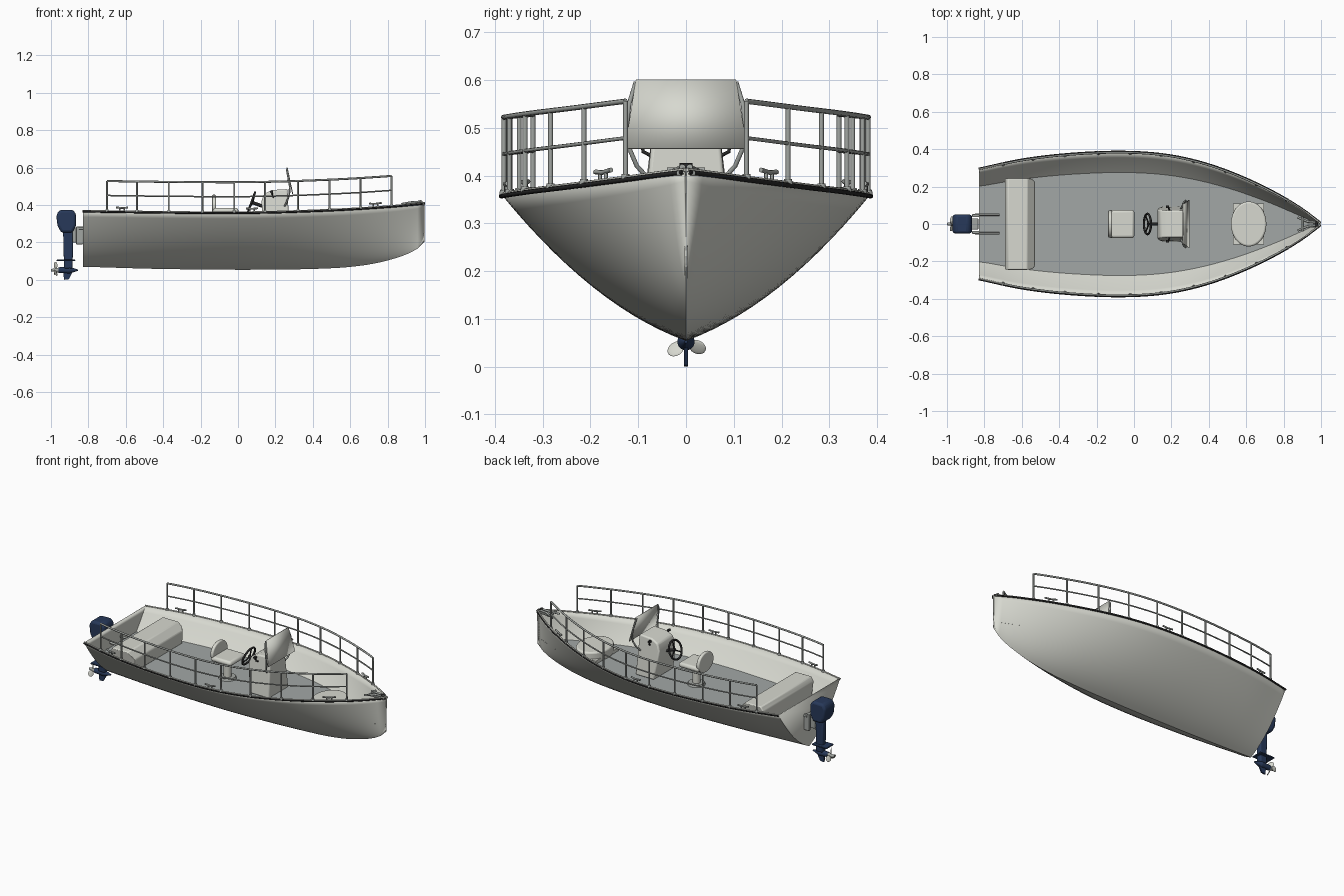
import bpy, bmesh, math
from mathutils import Vector, Matrix

if "Cube" in bpy.data.objects:
    bpy.data.objects.remove(bpy.data.objects["Cube"])


def material(name, r, g, b):
    m = bpy.data.materials.new(name)
    m.use_nodes = True
    m.diffuse_color = (r, g, b, 1)
    m.node_tree.nodes["Principled BSDF"].inputs["Base Color"].default_value = (r, g, b, 1)
    return m


CREAM = material("cream gelcoat", 0.68, 0.69, 0.63)
FLOOR = material("grey floor", 0.36, 0.39, 0.38)
STEEL = material("steel", 0.36, 0.38, 0.36)
BLACK = material("black rubber", 0.02, 0.02, 0.02)
NAVY = material("navy paint", 0.02, 0.04, 0.1)


def add(name, mesh, mat, angle=35):
    mesh.materials.clear()
    mesh.materials.append(mat)
    mesh.shade_smooth()
    mesh.set_sharp_from_angle(angle=math.radians(angle))
    ob = bpy.data.objects.new(name, mesh)
    bpy.context.collection.objects.link(ob)
    return ob


def finish(name, bm, mat, bevel=0):
    bmesh.ops.recalc_face_normals(bm, faces=bm.faces)
    mesh = bpy.data.meshes.new(name)
    bm.to_mesh(mesh)
    bm.free()
    ob = add(name, mesh, mat)
    if bevel:
        mod = ob.modifiers.new("round", "BEVEL")
        mod.width, mod.segments, mod.limit_method = bevel, 3, "ANGLE"
    return ob


def tube(name, pts, r, mat, cyclic=False):
    cu = bpy.data.curves.new(name, "CURVE")
    cu.dimensions, cu.bevel_depth, cu.bevel_resolution = "3D", r, 2
    cu.use_fill_caps = True
    sp = cu.splines.new("POLY")
    sp.points.add(len(pts) - 1)
    for p, co in zip(sp.points, pts):
        p.co = (*co, 1)
    sp.use_cyclic_u = cyclic
    tmp = bpy.data.objects.new(name + "_path", cu)
    mesh = bpy.data.meshes.new_from_object(tmp)
    bpy.data.objects.remove(tmp)
    return add(name, mesh, mat, 50)


def prism(name, profile, half, mat, bevel=0):
    """Side profile in x and z, spread across y; half may depend on z."""
    width = half if callable(half) else (lambda z: half)
    bm = bmesh.new()
    rows = [[bm.verts.new((x, s * width(z), z)) for x, z in profile] for s in (-1, 1)]
    n = len(profile)
    for row in rows:
        bm.faces.new(row)
    for i in range(n):
        j = (i + 1) % n
        bm.faces.new((rows[0][i], rows[0][j], rows[1][j], rows[1][i]))
    return finish(name, bm, mat, bevel)


def box(name, lo, hi, mat, bevel=0):
    bm = bmesh.new()
    bmesh.ops.create_cube(bm, size=1)
    for v in bm.verts:
        v.co = [l + (c + 0.5) * (h - l) for l, h, c in zip(lo, hi, v.co)]
    return finish(name, bm, mat, bevel)


def cone(name, a, b, r1, r2, mat, bevel=0, stretch=1):
    a, b = Vector(a), Vector(b)
    bm = bmesh.new()
    bmesh.ops.create_cone(bm, cap_ends=True, segments=32, radius1=r1, radius2=r2, depth=(b - a).length)
    turn = (b - a).to_track_quat("Z", "Y").to_matrix().to_4x4()
    bm.transform(Matrix.Translation((a + b) / 2) @ turn)
    for v in bm.verts:
        v.co.y *= stretch
    return finish(name, bm, mat, bevel)


def smooth_line(points):
    """Smooth function through a few points."""
    xs, ys = zip(*points)
    last = len(xs) - 1

    def slope(i):
        a, b = max(i - 1, 0), min(i + 1, last)
        return (ys[b] - ys[a]) / (xs[b] - xs[a])

    def f(x):
        i = max(k for k in range(last) if k == 0 or xs[k] <= x)
        d = xs[i + 1] - xs[i]
        t = (x - xs[i]) / d
        low = ys[i] + slope(i) * d * t * (1 - t) ** 2 + (ys[i + 1] - ys[i]) * t * t * (3 - 2 * t)
        return low - slope(i + 1) * d * t * t * (1 - t)
    return f


# Hull lines: half beam, top edge and keel along the length
STERN, BOW, DECK = -0.83, 0.998, 0.245
beam = smooth_line([(-0.83, 0.295), (-0.6, 0.344), (-0.35, 0.374), (-0.08, 0.386), (0.15, 0.373),
                    (0.35, 0.333), (0.55, 0.264), (0.75, 0.17), (0.9, 0.08), (1, 0.004)])
sheer = smooth_line([(-0.83, 0.368), (-0.3, 0.361), (0.1, 0.361), (0.5, 0.374), (0.8, 0.392), (1, 0.41)])
keel = smooth_line([(-0.83, 0.07), (-0.4, 0.058), (0.1, 0.054), (0.5, 0.062), (0.7, 0.082),
                    (0.85, 0.118), (0.95, 0.16), (1, 0.205)])
stations = [STERN + (BOW - STERN) * i / 48 for i in range(49)]


def section(x, t):
    rise = 0.45 * abs(t) + 0.55 * t * t
    return (x, t * beam(x), keel(x) + (sheer(x) - keel(x)) * rise)


bm = bmesh.new()
rings = [[bm.verts.new(section(x, k / 14)) for k in range(-14, 15)] for x in stations]
for r, s in zip(rings, rings[1:]):
    for k in range(28):
        bm.faces.new((r[k], s[k], s[k + 1], r[k + 1]))
bm.faces.new(rings[0])
for f in bm.faces:
    f.normal_update()
hull = finish("hull", bm, CREAM)
if hull.data.polygons[-1].normal.x > 0:
    hull.data.flip_normals()
skin = hull.modifiers.new("skin", "SOLIDIFY")
skin.thickness, skin.offset = 0.005, -1

# Floor follows the hull width at deck level
bm = bmesh.new()
edge = []
for x in stations[:-1]:
    frac = (DECK - keel(x)) / (sheer(x) - keel(x))
    t = (-0.45 + math.sqrt(0.45 ** 2 + 4 * 0.55 * frac)) / (2 * 0.55)
    edge.append([bm.verts.new((x + 0.002, s * t * beam(x) * 0.985, DECK)) for s in (-1, 1)])
for a, b in zip(edge, edge[1:]):
    bm.faces.new((a[0], b[0], b[1], a[1]))
finish("floor", bm, FLOOR)

# Gunwale trim, guard rails and cleats on both sides
post_x = [-0.7, -0.54, -0.37, -0.19, -0.02, 0.145, 0.32, 0.49, 0.655, 0.82]
for s, side in ((1, "left"), (-1, "right")):
    def on_edge(x, up, inset=0.004):
        return (x, s * (beam(x) - inset), sheer(x) + up)

    tube(side + "_rub_rail", [on_edge(x, -0.003, -0.001) for x in stations], 0.005, BLACK)
    tube(side + "_gunwale_cap", [on_edge(x, 0.002, 0.003) for x in stations], 0.004, CREAM)
    run = [-0.7 + 1.52 * i / 40 for i in range(41)]
    tube(side + "_top_rail", [on_edge(x, 0.162) for x in run], 0.0055, STEEL)
    tube(side + "_middle_rail", [on_edge(x, 0.085) for x in run], 0.004, STEEL)
    for x in post_x:
        tube(side + "_rail_post", [on_edge(x, 0), on_edge(x, 0.162)], 0.005, STEEL)
        cone(side + "_post_foot", on_edge(x, 0), on_edge(x, 0.01), 0.01, 0.008, STEEL)
    for x in (-0.62, 0.075, 0.735):
        tube(side + "_cleat_horns", [on_edge(x - 0.032, 0.022), on_edge(x, 0.019), on_edge(x + 0.032, 0.022)],
             0.005, STEEL)
        for d in (-0.012, 0.012):
            tube(side + "_cleat_leg", [on_edge(x + d, 0), on_edge(x + d, 0.02)], 0.004, STEEL)
    tube(side + "_bow_chock", [(0.875, s * 0.035, 0.405), (0.93, s * 0.012, 0.415), (0.985, s * 0.008, 0.418)],
         0.006, STEEL)
box("bow_plate", (0.9, -0.02, 0.4), (0.995, 0.02, 0.41), STEEL, 0.003)
tube("bow_roller", [(0.975, -0.014, 0.418), (0.975, 0.014, 0.418)], 0.008, BLACK)
tube("bow_cleat", [(0.9, -0.04, 0.412), (0.9, 0.04, 0.412)], 0.005, STEEL)

# Stern bench
prism("stern_bench", [(-0.69, DECK), (-0.69, 0.335), (-0.675, 0.36), (-0.57, 0.36), (-0.545, 0.335),
                      (-0.53, 0.32), (-0.53, DECK)], lambda z: 0.225 + 0.02 * (z > 0.33), CREAM, 0.006)

# Helm seat
cone("seat_base", (-0.07, 0, DECK), (-0.07, 0, DECK + 0.012), 0.05, 0.045, STEEL)
cone("seat_pedestal", (-0.07, 0, DECK), (-0.07, 0, 0.36), 0.022, 0.022, CREAM)
box("seat_cushion", (-0.135, -0.075, 0.355), (0.002, 0.075, 0.385), CREAM, 0.014)
back = cone("seat_backrest", (-0.138, 0, 0.395), (-0.118, 0, 0.395), 0.06, 0.06, CREAM, 0.006, 1.2)

# Bow seat
box("bow_seat_base", (0.53, -0.11, DECK), (0.695, 0.11, DECK + 0.02), CREAM)
cone("bow_seat_cushion", (0.613, 0, DECK), (0.613, 0, 0.305), 0.095, 0.095, CREAM, 0.01, 1.27)

# Helm console with windscreen
prism("console", [(0.15, DECK), (0.13, 0.36), (0.125, 0.42), (0.14, 0.46), (0.18, 0.48), (0.265, 0.485),
                  (0.275, DECK)], lambda z: 0.095 - 0.13 * max(0, z - 0.3), CREAM, 0.008)
bm = bmesh.new()
pane = [bm.verts.new(p) for p in ((0.293, -0.128, 0.456), (0.293, 0.128, 0.456),
                                  (0.263, 0.105, 0.6), (0.263, -0.105, 0.6))]
bm.faces.new(pane)
glass = finish("windscreen", bm, CREAM)
thick = glass.modifiers.new("thickness", "SOLIDIFY")
thick.thickness, thick.offset = 0.005, 0
for s in (1, -1):
    tube("windscreen_frame", [(0.25, s * 0.08, 0.395), (0.262, s * 0.103, 0.42), (0.274, s * 0.118, 0.455),
                              (0.277, s * 0.125, 0.5), (0.268, s * 0.119, 0.55), (0.26, s * 0.105, 0.595)],
         0.005, STEEL)
    tube("throttle_lever", [(0.19, s * 0.07, 0.44), (0.185, s * 0.09, 0.45), (0.18, s * 0.092, 0.475)],
         0.004, BLACK)
    cone("throttle_knob", (0.18, s * 0.085, 0.47), (0.18, s * 0.1, 0.47), 0.008, 0.008, BLACK)

# Steering wheel
hub, axis = Vector((0.072, 0, 0.415)), Vector((0.94, 0, -0.34))
up, across = Vector((0.34, 0, 0.94)), Vector((0, 1, 0))
ring = [hub + 0.055 * (math.cos(a) * up + math.sin(a) * across) for a in (math.tau * i / 32 for i in range(32))]
tube("steering_wheel_rim", ring, 0.006, BLACK, True)
for i in (0, 11, 21):
    tube("steering_wheel_spoke", [hub + axis * 0.008, ring[i]], 0.004, BLACK)
tube("steering_shaft", [hub, hub + axis * 0.075], 0.009, BLACK)

# Outboard motor
prism("motor_cowling", [(-0.965, 0.29), (-0.972, 0.345), (-0.955, 0.373), (-0.885, 0.375), (-0.866, 0.355),
                        (-0.866, 0.29), (-0.885, 0.252), (-0.945, 0.252)], 0.05, NAVY, 0.016)
prism("motor_leg", [(-0.935, 0.26), (-0.88, 0.26), (-0.885, 0.06), (-0.93, 0.06)], 0.018, NAVY, 0.008)
prism("motor_skeg", [(-0.935, 0.05), (-0.88, 0.05), (-0.905, 0.003), (-0.93, 0.0)], 0.004, NAVY)
prism("cavitation_plate", [(-0.97, 0.1), (-0.87, 0.1), (-0.87, 0.108), (-0.97, 0.108)], 0.035, NAVY, 0.003)
cone("gear_case", (-0.96, 0, 0.052), (-0.9, 0, 0.052), 0.015, 0.018, NAVY)
cone("gear_case_nose", (-0.9, 0, 0.052), (-0.855, 0, 0.052), 0.018, 0.003, NAVY)
cone("propeller_hub", (-1.0, 0, 0.052), (-0.955, 0, 0.052), 0.006, 0.014, STEEL)
for i in range(3):
    bm = bmesh.new()
    bmesh.ops.create_uvsphere(bm, u_segments=16, v_segments=8, radius=1)
    bm.transform(Matrix.Translation((-0.975, 0, 0.052)) @ Matrix.Rotation(math.radians(120 * i + 5), 4, "X")
                 @ Matrix.Translation((0, 0, 0.026)) @ Matrix.Rotation(0.6, 4, "Z")
                 @ Matrix.Diagonal((0.003, 0.017, 0.019, 1)))
    finish("propeller_blade", bm, CREAM)

# Motor mount on the transom
box("mount_block", (-0.885, -0.03, 0.2), (-0.832, 0.03, 0.28), STEEL, 0.005)
for s in (1, -1):
    tube("mount_rod", [(-0.85, s * 0.05, 0.275), (-0.72, s * 0.05, 0.275)], 0.006, STEEL)
    box("mount_cheek", (-0.865, s * 0.045 - 0.008, 0.19), (-0.828, s * 0.045 + 0.008, 0.285), STEEL, 0.003)
